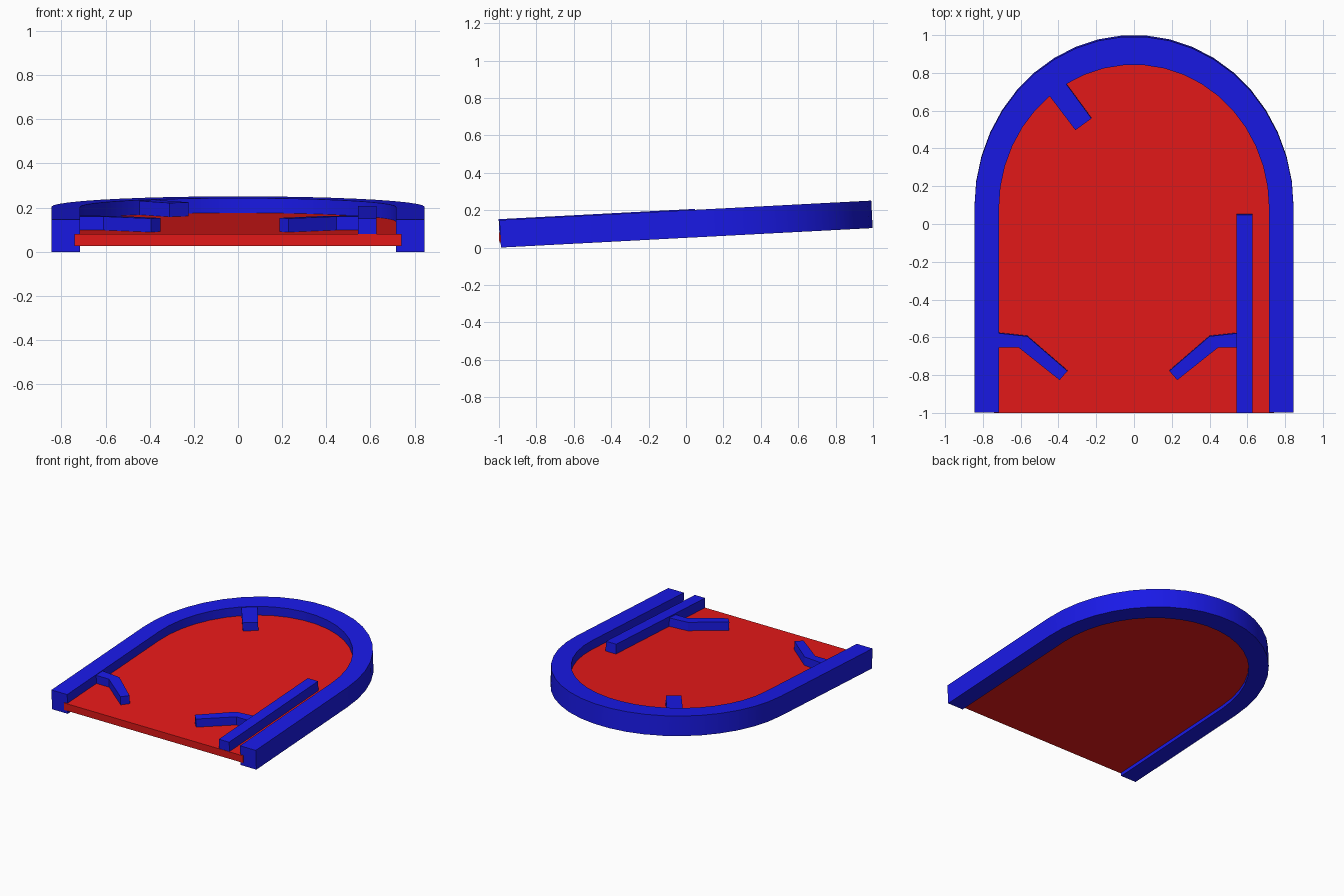
import bpy, bmesh, math
from mathutils import Matrix

if "Cube" in bpy.data.objects:
    bpy.data.objects.remove(bpy.data.objects["Cube"])

TILT = Matrix.Translation((0, 0, 0.052)) @ Matrix.Rotation(math.radians(3), 4, 'X')


def material(name, rgb):
    m = bpy.data.materials.new(name)
    m.diffuse_color = (*rgb, 1)
    m.use_nodes = True
    m.node_tree.nodes["Principled BSDF"].inputs["Base Color"].default_value = m.diffuse_color
    return m


BLUE = material("blue", (0.01, 0.01, 0.8))
RED = material("red", (0.8, 0.01, 0.01))


def prism(name, outline, z0, z1, mat):
    """Extrude a flat outline upward and tilt it with the table."""
    bm = bmesh.new()
    face = bm.faces.new([bm.verts.new((x, y, z0)) for x, y in outline])
    top = bmesh.ops.extrude_face_region(bm, geom=[face])["geom"]
    bmesh.ops.translate(bm, vec=(0, 0, z1 - z0),
                        verts=[v for v in top if isinstance(v, bmesh.types.BMVert)])
    bmesh.ops.recalc_face_normals(bm, faces=bm.faces)
    mesh = bpy.data.meshes.new(name)
    bm.to_mesh(mesh)
    bm.free()
    mesh.materials.append(mat)
    ob = bpy.data.objects.new(name, mesh)
    bpy.context.collection.objects.link(ob)
    ob.matrix_world = TILT
    return ob


def arch(half_width, rise, front, segments=21, spring=0.092):
    """Straight sides closed by a half ellipse, from right front to left front."""
    pts = [(half_width, front)]
    for i in range(segments + 1):
        a = math.pi * i / segments
        pts.append((half_width * math.cos(a), spring + rise * math.sin(a)))
    return pts + [(-half_width, front)]


# Outer rim, open at the front
rim = prism("rim", arch(0.845, 0.91, -0.991) + arch(0.715, 0.76, -0.991)[::-1],
            0.0, 0.147, BLUE)
bpy.context.view_layer.objects.active = rim
rim.select_set(True)
bpy.ops.object.shade_smooth_by_angle(angle=math.radians(30))

# Playing board, let into the rim
prism("board", arch(0.74, 0.79, -0.998), 0.026, 0.08, RED)

# Launch lane wall
prism("lane_wall", [(0.543, -0.995), (0.628, -0.995), (0.628, 0.057), (0.543, 0.057)],
      0.07, 0.152, BLUE)

# Pair of bent flippers, mirrored about the middle of the playfield
flipper = [(-0.73, -0.57), (-0.565, -0.588), (-0.352, -0.772),
           (-0.394, -0.82), (-0.61, -0.648), (-0.73, -0.648)]
prism("left_flipper", flipper, 0.07, 0.142, BLUE)
prism("right_flipper", [(-0.165 - x, y) for x, y in flipper], 0.07, 0.142, BLUE)

# Deflector near the back left
prism("deflector", [(-0.31, 0.505), (-0.225, 0.567), (-0.37, 0.765), (-0.458, 0.70)],
      0.07, 0.143, BLUE)
